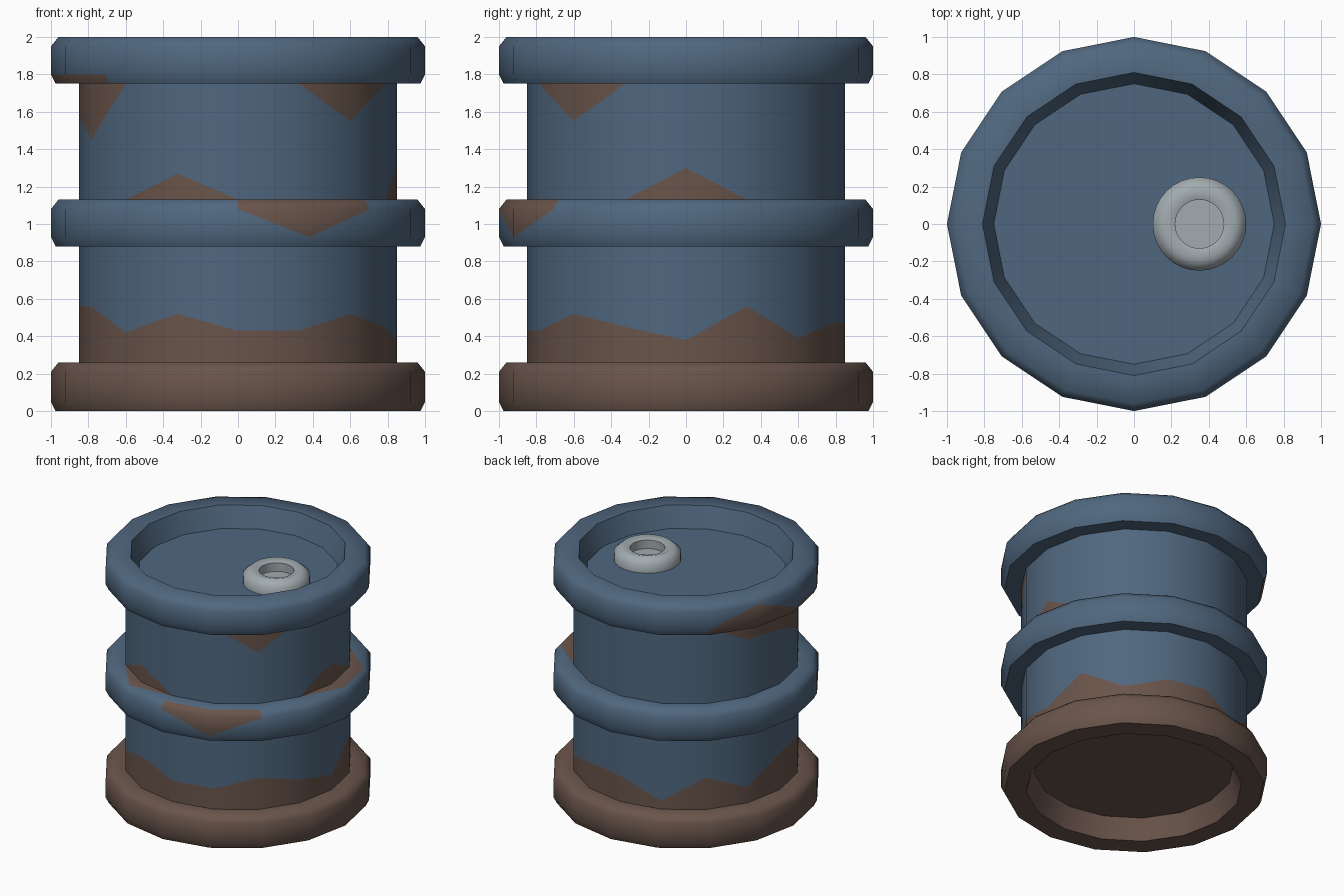
import bpy, bmesh, math

SIDES = 16
cube = bpy.data.objects.get("Cube")
if cube:
    bpy.data.objects.remove(cube, do_unlink=True)


def make_material(name, rgb):
    mat = bpy.data.materials.new(name)
    mat.use_nodes = True
    mat.diffuse_color = (*rgb, 1)
    mat.node_tree.nodes["Principled BSDF"].inputs["Base Color"].default_value = (*rgb, 1)
    return mat


paint = make_material("blue_paint", (0.08, 0.136, 0.212))
rust = make_material("rust", (0.142, 0.09, 0.07))
steel = make_material("steel", (0.36, 0.41, 0.43))


def vary(base, changes):
    """One value per side, the same everywhere except at the listed corners."""
    return [changes.get(i, base) for i in range(SIDES)]


def turned(name, loops, mats, pick=lambda band, side: 0, sides=SIDES, centre_x=0.0):
    """Skin (radius, height) loops around z; either value may be a list per corner."""
    bm = bmesh.new()
    rows = []
    for radius, height in loops:
        row = []
        for i in range(sides):
            r = radius[i] if isinstance(radius, list) else radius
            z = height[i] if isinstance(height, list) else height
            a = math.tau * i / sides - math.pi / 2      # corner 0 faces the front
            row.append(bm.verts.new((centre_x + r * math.cos(a), r * math.sin(a), z)))
        rows.append(row)
    for band in range(len(rows) - 1):
        lo, hi = rows[band], rows[band + 1]
        for i in range(sides):
            j = (i + 1) % sides
            face = bm.faces.new((lo[i], lo[j], hi[j], hi[i]))
            face.material_index = pick(band, i)
    # collapse bands where neighbouring loops touch
    bmesh.ops.remove_doubles(bm, verts=bm.verts, dist=0.0005)
    mesh = bpy.data.meshes.new(name)
    bm.to_mesh(mesh)
    bm.free()
    for mat in mats:
        mesh.materials.append(mat)
    obj = bpy.data.objects.new(name, mesh)
    bpy.context.collection.objects.link(obj)
    bpy.ops.object.select_all(action="DESELECT")
    obj.select_set(True)
    bpy.context.view_layer.objects.active = obj
    bpy.ops.object.shade_smooth_by_angle(angle=math.radians(60))
    return obj


WALL, HOOP, LIP, FLOOR = 0.85, 1.0, 0.81, 0.75
UNDER, OVER, BEVEL = 0.975, 0.96, 0.05
RECESS = 0.166

# Bottom hoop with recessed base, fully rusted
turned("bottom_hoop", [
    (0, RECESS), (FLOOR, RECESS), (LIP, 0), (UNDER, 0), (HOOP, BEVEL),
    (HOOP, 0.21), (OVER, 0.26), (WALL, 0.26)], [rust])

# Lower wall with a jagged rust line
rust_line = [0.43, 0.43, 0.52, 0.45, 0.38, 0.56, 0.39, 0.47,
             0.47, 0.33, 0.52, 0.39, 0.56, 0.56, 0.42, 0.52]
turned("lower_wall", [(WALL, 0.26), (WALL, rust_line), (WALL, 0.88)],
       [paint, rust], lambda band, side: int(band == 0))

# Middle hoop: a rust chip at the front and stains on its upper face
stain = vary(WALL, {4: OVER, 5: OVER, 15: OVER})
turned("middle_hoop", [
    (WALL, 0.88), (UNDER, 0.88), (HOOP, 0.93), (HOOP, vary(1.08, {1: 0.93})),
    (HOOP, 1.08), (OVER, 1.13), (stain, 1.13), (WALL, 1.13)],
    [paint, rust],
    lambda band, side: int(band in (3, 6) or (band == 4 and side < 2)))

# Upper wall: rust creeping up from the middle hoop and down from the top hoop
rising = vary(1.13, {4: 1.30, 15: 1.27})
falling = vary(1.75, {2: 1.55, 11: 1.60, 12: 1.58, 13: 1.45})
turned("upper_wall", [(WALL, 1.13), (WALL, rising), (WALL, falling), (WALL, 1.75)],
       [paint, rust], lambda band, side: int(band != 1))

# Top hoop with recessed lid and a rust chip at the back
turned("top_hoop", [
    (WALL, 1.75), (UNDER, 1.75), (HOOP, 1.80), (HOOP, vary(1.80, {11: 1.95})),
    (HOOP, 1.95), (OVER, 2.0), (LIP, 2.0), (FLOOR, 2 - RECESS), (0, 2 - RECESS)],
    [paint, rust],
    lambda band, side: int(band == 2 or (band == 1 and 10 <= side < 14)))

# Filler cap on the lid
turned("filler_cap", [
    (0.25, 1.83), (0.25, 1.90), (0.19, 1.95), (0.13, 1.93), (0.13, 1.86), (0, 1.86)],
    [steel], sides=32, centre_x=0.35)
